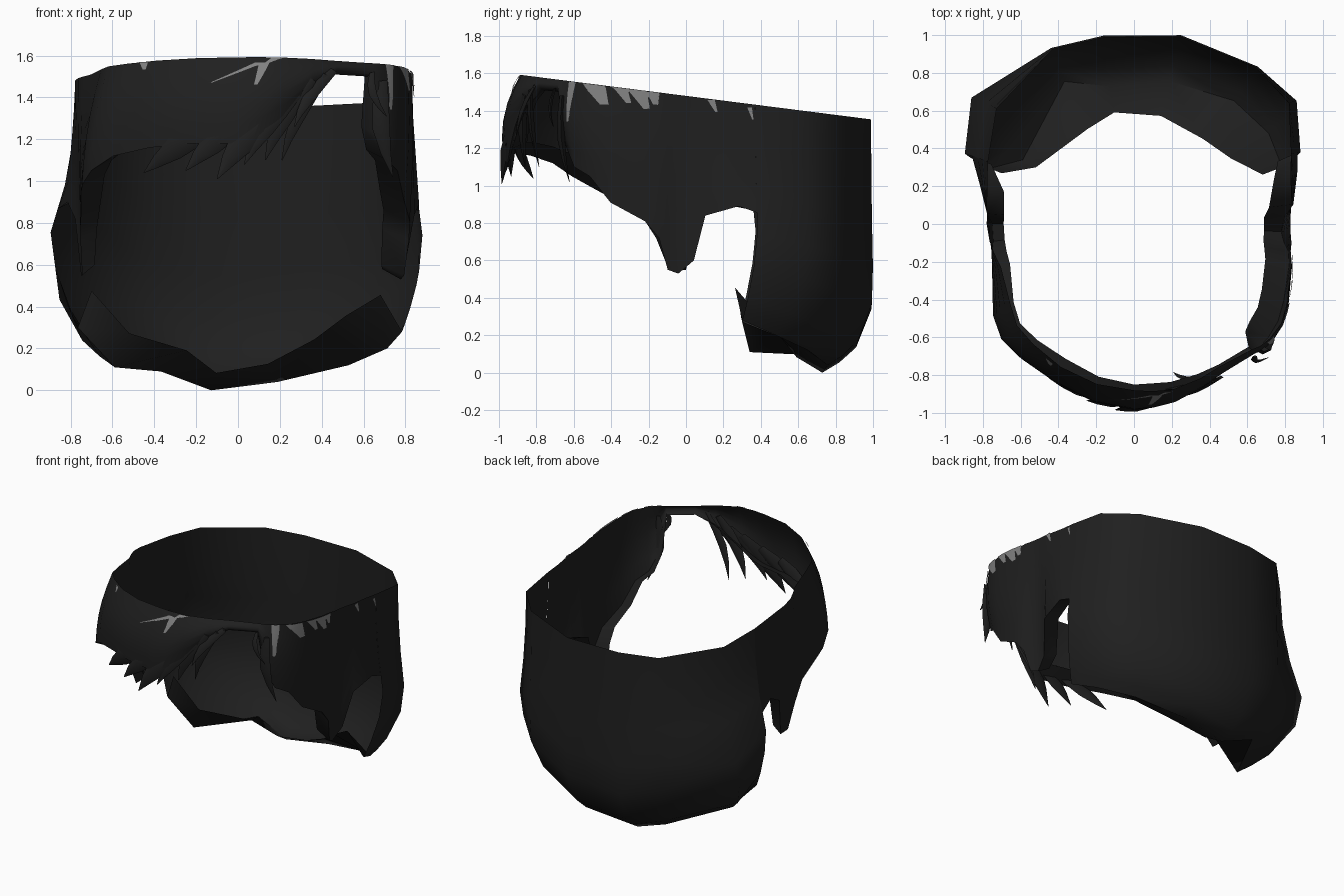
import bpy
import bmesh
from math import sin, cos, radians, pi
from mathutils import Vector

if "Cube" in bpy.data.objects:
    bpy.data.objects.remove(bpy.data.objects["Cube"], do_unlink=True)


def make_material(name, value):
    material = bpy.data.materials.new(name)
    material.use_nodes = True
    colour = (value, value, value, 1)
    material.diffuse_color = colour
    shader = material.node_tree.nodes["Principled BSDF"]
    shader.inputs["Base Color"].default_value = colour
    shader.inputs["Roughness"].default_value = 0.8
    return material


black_hair = make_material("black hair", 0.014)
grey_streak = make_material("grey streak", 0.22)


def polar(angle, radius, z):
    a = radians(angle)
    return Vector((radius * sin(a), radius * cos(a), z))


def rim_height(angle, radius):
    return 1.48 - 0.127 * radius * cos(radians(angle))


def make_object(name, bm, material):
    mesh = bpy.data.meshes.new(name)
    bm.to_mesh(mesh)
    bm.free()
    mesh.materials.append(material)
    obj = bpy.data.objects.new(name, mesh)
    bpy.context.collection.objects.link(obj)
    bpy.ops.object.select_all(action="DESELECT")
    obj.select_set(True)
    bpy.context.view_layer.objects.active = obj
    bpy.ops.object.shade_smooth_by_angle(angle=radians(60))


def make_sheet(name, columns, material):
    """Skin a grid of points, each column running from top to bottom."""
    bm = bmesh.new()
    grid = [[bm.verts.new(p) for p in column] for column in columns]
    for left, right in zip(grid, grid[1:]):
        for r in range(len(left) - 1):
            bm.faces.new((left[r], right[r], right[r + 1], left[r + 1]))
    make_object(name, bm, material)


# Back hair: angle, rim radius, belly radius,
# hem angle, hem radius, hem height, lip radius
back_columns = [
    (-67, .84, .97, -69, .82, .30, .75),
    (-50, .95, 1.09, -60, .68, .11, .60),
    (-25, 1.02, 1.03, -26, .84, .09, .56),
    (-9, 1.0, 1.01, -10, .74, 0, .60),
    (14, 1.02, 1.03, 14, .78, .04, .59),
    (38, 1.05, 1.06, 39, .84, .12, .58),
    (52, 1.04, 1.08, 56, .86, .20, .62),
    (66, .91, .96, 69, .84, .28, .73),
]


def back_point(angle, rim, belly, hem_angle, hem, hem_z, s):
    if s <= .6:
        radius = rim + (belly - rim) * (s / .6) ** 2
    else:
        power = 1.3 + 2.7 * cos(radians(angle)) ** 2
        radius = belly + (hem - belly) * ((s - .6) / .4) ** power
    top = rim_height(angle, rim)
    turn = angle + (hem_angle - angle) * s ** 3
    return polar(turn, radius, top + (hem_z - top) * s)


def back_column(*column):
    hem_angle, hem_z, lip = column[3], column[5], column[6]
    points = [back_point(*column[:6], s)
              for s in (0, .2, .4, .6, .75, .9, .96, 1)]
    lip_z = hem_z + .08 + .11 * sin(radians(hem_angle)) ** 2
    points.append(polar(hem_angle, lip, lip_z))
    return points


make_sheet("back_hair", [back_column(*c) for c in back_columns], black_hair)

# Sides and fringe: angle, rim radius, hem radius, hem height
front_columns = [
    (66, .91, .955, .86), (72, .87, .91, .89), (83, .84, .85, .84),
    (87, .83, .80, .60), (93, .83, .78, .53), (97, .84, .80, .55),
    (100, .84, .83, .72), (105, .86, .85, .81), (117, .91, .89, .91),
    (124, .94, .92, 1.05), (130, .94, .93, 1.10), (134, .93, .93, 1.22),
    (137, .91, .91, 1.50), (149, .88, .89, 1.51), (157, .89, .91, 1.44),
    (167, .90, .95, 1.31), (174, .89, .97, 1.22), (180, .88, .98, 1.18),
    (193, .87, .96, 1.18), (207, .85, .93, 1.16), (220, .83, .93, 1.12),
    (229, .82, .93, 1.05), (237, .78, .89, .98), (252, .74, .79, .85),
    (258, .755, .77, .72), (263, .77, .75, .55), (270, .78, .75, .55),
    (274, .78, .78, .82), (284, .80, .84, .90), (293, .84, .94, .86),
]


def front_point(angle, rim, hem, hem_z, s):
    top = rim_height(angle, rim)
    swell = .04 * sin(pi * s) * max(0, -cos(radians(angle)))
    return polar(angle, rim + (hem - rim) * s + swell, top + (hem_z - top) * s)


def front_column(angle, rim, hem, hem_z):
    points = [front_point(angle, rim, hem, hem_z, s / 5) for s in range(6)]
    # The hem turns inward, more where the hair is long
    depth = min(1, (rim_height(angle, rim) - hem_z) / .4)
    lip = max(hem - .13 * depth, min(hem - .01, .69))
    points.append(polar(angle, lip, hem_z + .05 * depth))
    return points


def joining_column(back):
    """Upper part of a back edge, so the sides meet it without a gap."""
    points = [back_point(*back[:6], .1 * s) for s in range(6)]
    edge = points[-1]
    return points + [Vector((edge.x * .88, edge.y * .88, edge.z + .05))]


make_sheet("side_and_fringe_hair",
           [joining_column(back_columns[-1])]
           + [front_column(*c) for c in front_columns[1:-1]]
           + [joining_column(back_columns[0])], black_hair)


def front_surface(angle, z):
    """Point on the side and fringe hair at an angle and height."""
    for a, b in zip(front_columns, front_columns[1:]):
        if a[0] <= angle <= b[0]:
            t = (angle - a[0]) / (b[0] - a[0])
            column = [p + (q - p) * t for p, q in zip(a, b)]
            top = rim_height(angle, column[1])
            s = min(1, max(0, (top - z) / (top - column[3])))
            return front_point(*column, s)


# Pointed fringe locks: tapered four-sided blades swept down to one side
def make_lock(name, x0, z0, x1, z1, width, lift):
    bm = bmesh.new()
    rings = []
    across = Vector((z0 - z1, 0, x1 - x0)).normalized()
    for i in range(5):
        t = i / 4
        x = x0 + (x1 - x0) * t - .03 * sin(pi * t)
        z = z0 + (z1 - z0) * t
        centre = Vector((x, -.93 + .56 * x * x - lift * t, z))
        half = width * (.5 + .5 * sin(pi * t)) * (1 - t ** 3) + .002
        deep = Vector((0, .5 * half, 0))
        rings.append([bm.verts.new(centre + d) for d in
                      (across * half, -deep, -across * half, deep)])
    for a, b in zip(rings, rings[1:]):
        for k in range(4):
            n = (k + 1) % 4
            bm.faces.new((a[k], a[n], b[n], b[k]))
    bm.faces.new(rings[0])
    bm.faces.new(rings[-1])
    bmesh.ops.recalc_face_normals(bm, faces=bm.faces)
    make_object(name, bm, black_hair)


locks = [
    (-.10, 1.27, -.45, 1.04, .06, .0), (.06, 1.31, -.25, 1.05, .06, .04),
    (.20, 1.37, -.10, 1.01, .07, .06), (.28, 1.42, .03, 1.08, .05, .03),
    (.35, 1.49, .13, 1.10, .05, -.06), (.42, 1.51, .21, 1.10, .035, -.12),
    (.46, 1.53, .27, 1.26, .03, .02), (.64, 1.52, .71, 1.31, .02, .06),
    (.69, 1.48, .74, 1.02, .045, .0),
]
for index, lock in enumerate(locks):
    make_lock(f"fringe_lock_{index + 1}", *lock)


# Grey streaks: top angle, top height, bottom angle, bottom height, width
def make_streak(name, a0, z0, a1, z1, width):
    columns = []
    for side in (-.5, -.17, .17, .5):
        column = []
        for i in range(5):
            t = i / 4
            angle = a0 + (a1 - a0) * t + side * width * (1 - .65 * t)
            point = front_surface(angle, z0 + (z1 - z0) * t)
            outward = Vector((point.x, point.y, 0)).normalized()
            column.append(point + outward * .008)
        columns.append(column)
    make_sheet(name, columns, grey_streak)


streaks = [
    (122, 1.55, 118, 1.43, 8), (113.5, 1.54, 110, 1.44, 5.5),
    (107.5, 1.52, 104, 1.41, 7), (102, 1.505, 101, 1.43, 5),
    (81, 1.46, 79, 1.39, 3), (68, 1.42, 67, 1.35, 1.8),
    (130, 1.56, 131, 1.34, 3.5), (173, 1.57, 188, 1.47, 3.5),
    (172, 1.57, 175, 1.46, 3.5), (168, 1.59, 172, 1.56, 4),
    (212, 1.57, 211, 1.53, 4),
]
for index, streak in enumerate(streaks):
    make_streak(f"grey_streak_{index + 1}", *streak)
